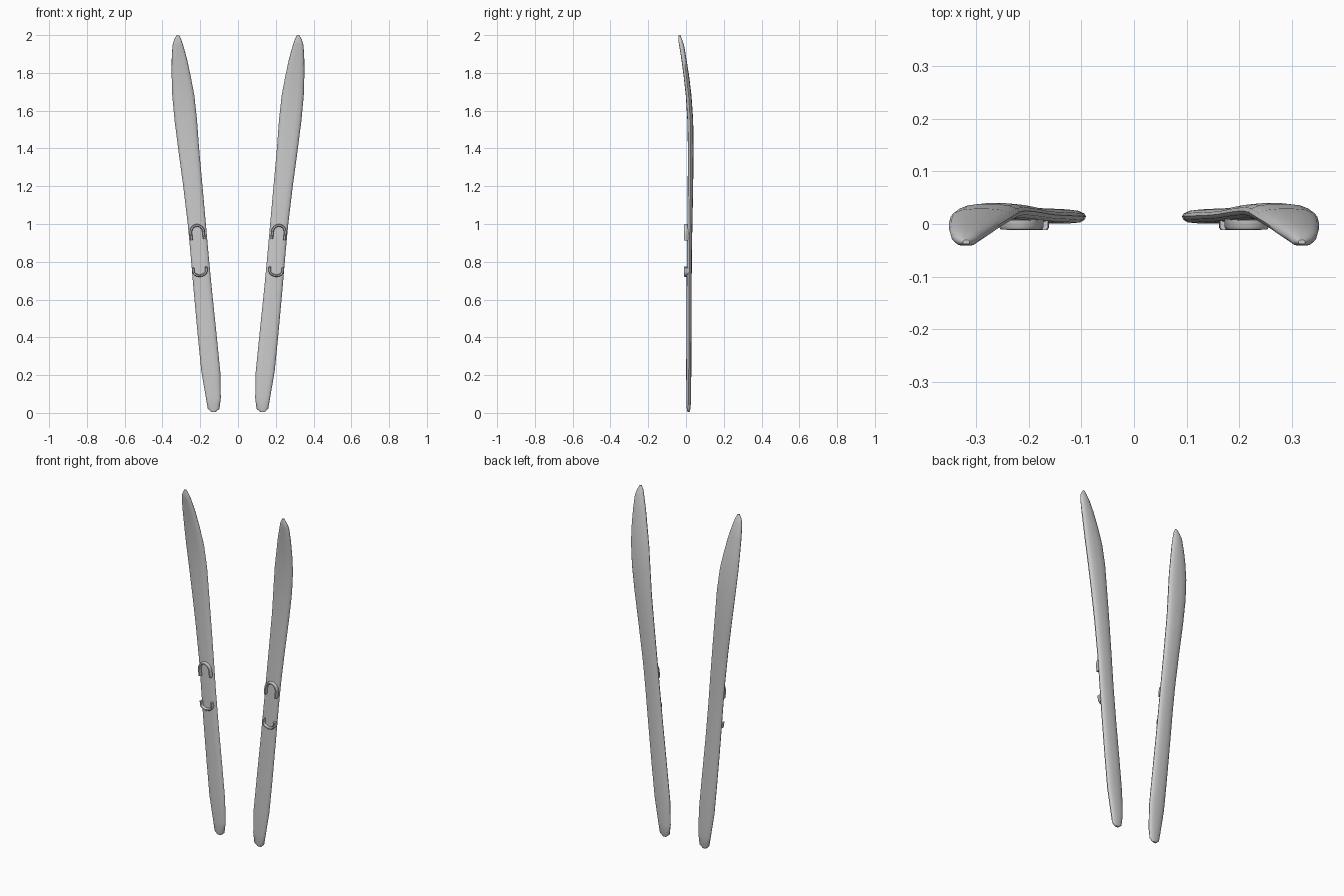
import bpy, bmesh, math

if "Cube" in bpy.data.objects:
    bpy.data.objects.remove(bpy.data.objects["Cube"])

def add_object(name, bm):
    bmesh.ops.recalc_face_normals(bm, faces=bm.faces)
    me = bpy.data.meshes.new(name)
    bm.to_mesh(me)
    bm.free()
    ob = bpy.data.objects.new(name, me)
    bpy.context.collection.objects.link(ob)
    mirror = ob.modifiers.new("mirror", 'MIRROR')  # second ski of the pair
    mirror.use_mirror_merge = False
    bpy.ops.object.select_all(action='DESELECT')
    ob.select_set(True)
    bpy.context.view_layer.objects.active = ob
    bpy.ops.object.shade_smooth_by_angle(angle=math.radians(50))
    return ob

def loft(name, rings, closed=False):
    bm = bmesh.new()
    vs = [[bm.verts.new(p) for p in r] for r in rings]
    n = len(vs[0])
    for a, b in zip(vs, vs[1:]):
        for i in range(n):
            j = (i + 1) % n
            bm.faces.new((a[i], a[j], b[j], b[i]))
    bm.faces.new(vs[0])
    bm.faces.new(vs[-1])
    return add_object(name, bm)

# ski: stations (z, x inner, x outer, y front, y back)
stations = [
    (0.005, .118, .142, .008, .019), (.022, .098, .160, .004, .024),
    (.08, .091, .170, .002, .027), (.22, .094, .194, .001, .028),
    (.42, .114, .214, .002, .029), (.65, .138, .235, .003, .030),
    (.85, .157, .252, .005, .031), (1.0, .170, .266, .007, .034),
    (1.2, .188, .290, .009, .038), (1.4, .206, .317, .010, .040),
    (1.55, .217, .336, .007, .038), (1.68, .231, .348, -.001, .029),
    (1.78, .250, .351, -.012, .017), (1.87, .269, .351, -.024, .003),
    (1.945, .290, .347, -.036, -.010), (1.975, .300, .338, -.041, -.020),
    (2.0, .312, .325, -.038, -.030)]
section = [(0, .5), (.03, .25), (.12, .06), (.3, 0), (.5, 0), (.7, 0), (.88, .06),
           (.97, .25), (1, .5), (.95, .73), (.82, .92), (.62, 1), (.38, 1),
           (.18, .92), (.05, .73)]
loft("ski", [[(xi + u * (xo - xi), yf + v * (yb - yf), z) for u, v in section]
             for z, xi, xo, yf, yb in stations])

def binding(name, cx, cz, half_w, leg, rise, direction, y_front, y_back, band):
    """U-shaped band lying on the ski; direction +1 arches up, -1 down."""
    path = [(half_w, -leg, 1, 0)]
    for i in range(13):
        a = math.pi * i / 12
        path.append((half_w * math.cos(a), rise * math.sin(a), math.cos(a), math.sin(a)))
    path.append((-half_w, -leg, -1, 0))
    lean = math.atan(.098)
    c, s = math.cos(lean), math.sin(lean)
    prof = [(0, 1), (0, .2), (.25, 0), (.75, 0), (1, .25), (1, 1)]
    rings = []
    for px, pz, nx, nz in path:
        ring = []
        for d, v in prof:
            x = px - nx * d * band
            z = (pz - nz * d * band) * direction
            ring.append((cx + x * c + z * s, y_front + v * (y_back - y_front), cz - x * s + z * c))
        rings.append(ring)
    loft(name, rings)

# toe and heel bindings
binding("toe_binding", .216, .955, .041, .038, .045, 1, -.010, .014, .014)
binding("heel_binding", .202, .752, .041, .020, .032, -1, -.011, .012, .013)
